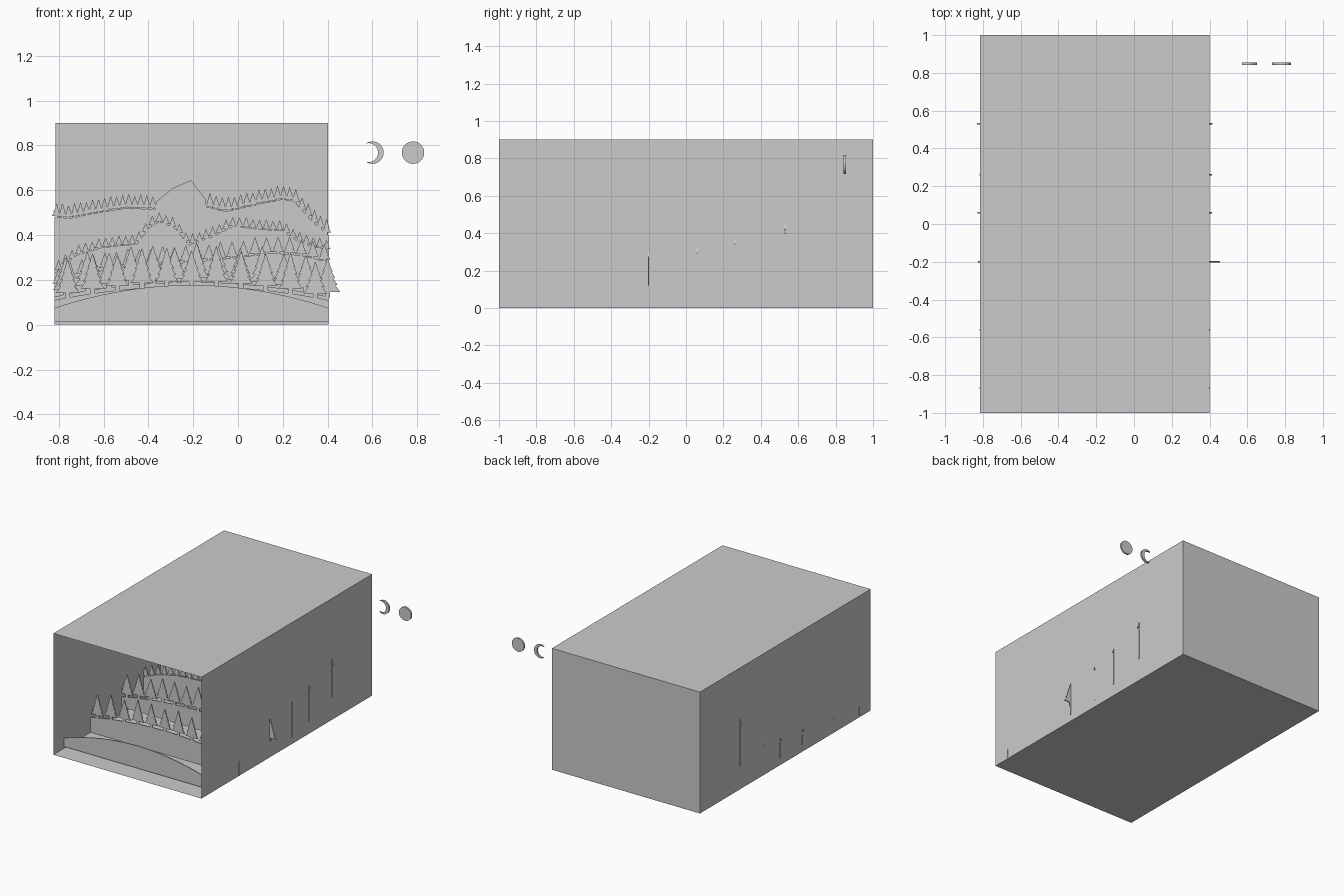
import bpy, bmesh, math

if "Cube" in bpy.data.objects:
    bpy.data.objects.remove(bpy.data.objects["Cube"])

X0, X1 = -0.818, 0.403      # panel ends, just through the side walls
T = 0.007                   # panel thickness


def make_object(name, bm):
    bmesh.ops.recalc_face_normals(bm, faces=bm.faces)
    mesh = bpy.data.meshes.new(name)
    bm.to_mesh(mesh)
    bm.free()
    obj = bpy.data.objects.new(name, mesh)
    bpy.context.collection.objects.link(obj)
    return obj


def add_cutout(bm, outline, y, thick=T):
    """Extrude a flat XZ outline along y, centred on y."""
    face = bm.faces.new([bm.verts.new((x, y - thick / 2, z)) for x, z in outline])
    ext = bmesh.ops.extrude_face_region(bm, geom=[face], use_keep_orig=True)
    verts = [g for g in ext["geom"] if isinstance(g, bmesh.types.BMVert)]
    bmesh.ops.translate(bm, verts=verts, vec=(0, thick, 0))


def height_at(profile, x):
    """Linear interpolation along a ridge profile."""
    for (xa, za), (xb, zb) in zip(profile, profile[1:]):
        if x <= xb:
            return za + (zb - za) * (x - xa) / (xb - xa)
    return profile[-1][1]


def arc(edge, peak, n=32):
    """Parabolic hill profile."""
    return [(X0 + (X1 - X0) * i / n, edge + (peak - edge) * (1 - (2 * i / n - 1) ** 2))
            for i in range(n + 1)]


def tree_outline(x, z, h, w, tiers):
    """Pine with a square trunk and saw-tooth branches."""
    trunk = 0.14 * h
    half = [(0.1 * w, 0), (0.1 * w, trunk)]
    for i in range(tiers):
        z0 = trunk + (h - trunk) * i / tiers
        z1 = trunk + (h - trunk) * (i + 1) / tiers
        half.append((0.5 * w * (1 - i / tiers), z0))
        if i < tiers - 1:
            half.append((0.5 * w * (1 - (i + 1) / tiers) * 0.72, z1 + 0.01 * h))
    pts = half + [(0, h)] + [(-a, b) for a, b in reversed(half)]
    return [(x + a, z + b) for a, b in pts]


def make_layer(name, y, base, profile, trees=(), h=0, w=0, tiers=3):
    bm = bmesh.new()
    add_cutout(bm, [(profile[0][0], base)] + profile + [(profile[-1][0], base)], y)
    make_object(name + "_hill", bm)
    if trees:
        bm = bmesh.new()
        for i, x in enumerate(trees):
            k = 1 + 0.07 * math.sin(i * 2.3)
            add_cutout(bm, tree_outline(x, height_at(profile, x) - 0.004, h * k, w, tiers), y)
        make_object(name + "_trees", bm)


def spread(a, b, n):
    return [a + (b - a) * i / (n - 1) for i in range(n)]


# Display box, open at the front
bm = bmesh.new()
bmesh.ops.create_cube(bm, size=1)
for v in bm.verts:
    v.co = (-0.207 + v.co.x * 1.215, v.co.y * 2, 0.45 + v.co.z * 0.9)
front = [f for f in bm.faces if f.calc_center_median().y < -0.9]
bmesh.ops.delete(bm, geom=front, context="FACES_ONLY")
make_object("display_box", bm)

# Bare front hill
make_layer("front", -0.87, 0.012, arc(0.075, 0.177))

# Two rows of large pines
make_layer("near_pines", -0.56, 0.0, arc(0.11, 0.172),
           spread(-0.76, 0.345, 11), 0.175, 0.105, 5)
make_layer("second_pines", -0.2, 0.05, arc(0.125, 0.19),
           spread(-0.77, 0.4, 13), 0.17, 0.112, 5)

# Middle forest
make_layer("middle_forest", 0.06, 0.05,
           [(X0, 0.17), (-0.7, 0.22), (-0.55, 0.255), (-0.2, 0.28), (0.0, 0.30),
            (0.15, 0.32), (0.28, 0.31), (X1, 0.28)],
           spread(-0.80, 0.385, 24), 0.08, 0.055, 4)

# Rolling forest ridge
make_layer("ridge_forest", 0.26, 0.09,
           [(X0, 0.23), (-0.72, 0.31), (-0.6, 0.345), (-0.45, 0.36), (-0.4, 0.43),
            (-0.35, 0.46), (-0.28, 0.43), (-0.22, 0.355), (-0.12, 0.39), (-0.02, 0.44),
            (0.1, 0.425), (0.2, 0.42), (0.27, 0.37), (0.33, 0.35), (X1, 0.335)],
           spread(-0.80, 0.395, 41), 0.048, 0.036, 3)

# Distant mountain with forested shoulders
make_layer("mountain", 0.53, 0.17,
           [(X0, 0.48), (-0.75, 0.475), (-0.6, 0.505), (-0.5, 0.52), (-0.37, 0.515),
            (-0.365, 0.55), (-0.29, 0.61), (-0.21, 0.645), (-0.145, 0.56), (-0.14, 0.525),
            (-0.05, 0.505), (0.1, 0.54), (0.2, 0.56), (0.25, 0.55), (0.33, 0.46),
            (X1, 0.40)],
           spread(-0.81, -0.38, 17) + spread(-0.125, 0.395, 20), 0.066, 0.04, 3)

# Moon pieces beside the box
def circle(cx, cz, r, a0, a1, n):
    return [(cx + r * math.cos(a0 + (a1 - a0) * i / n),
             cz + r * math.sin(a0 + (a1 - a0) * i / n)) for i in range(n + 1)]


bm = bmesh.new()
add_cutout(bm, circle(0.781, 0.768, 0.05, 0, 2 * math.pi, 48)[:-1], 0.848, 0.013)
make_object("full_moon", bm)

bm = bmesh.new()
outer = circle(0.6, 0.768, 0.05, -2.2, 2.2, 40)
tip_x, tip_z = outer[-1]
r, cx = 0.0405, tip_x + 0.012
r = math.hypot(tip_x - cx, tip_z - 0.768)
a = math.atan2(tip_z - 0.768, tip_x - cx)
inner = circle(cx + 0.0, 0.768, r, a, -a, 40)
add_cutout(bm, outer + inner[1:-1], 0.848, 0.013)
make_object("crescent_moon", bm)
